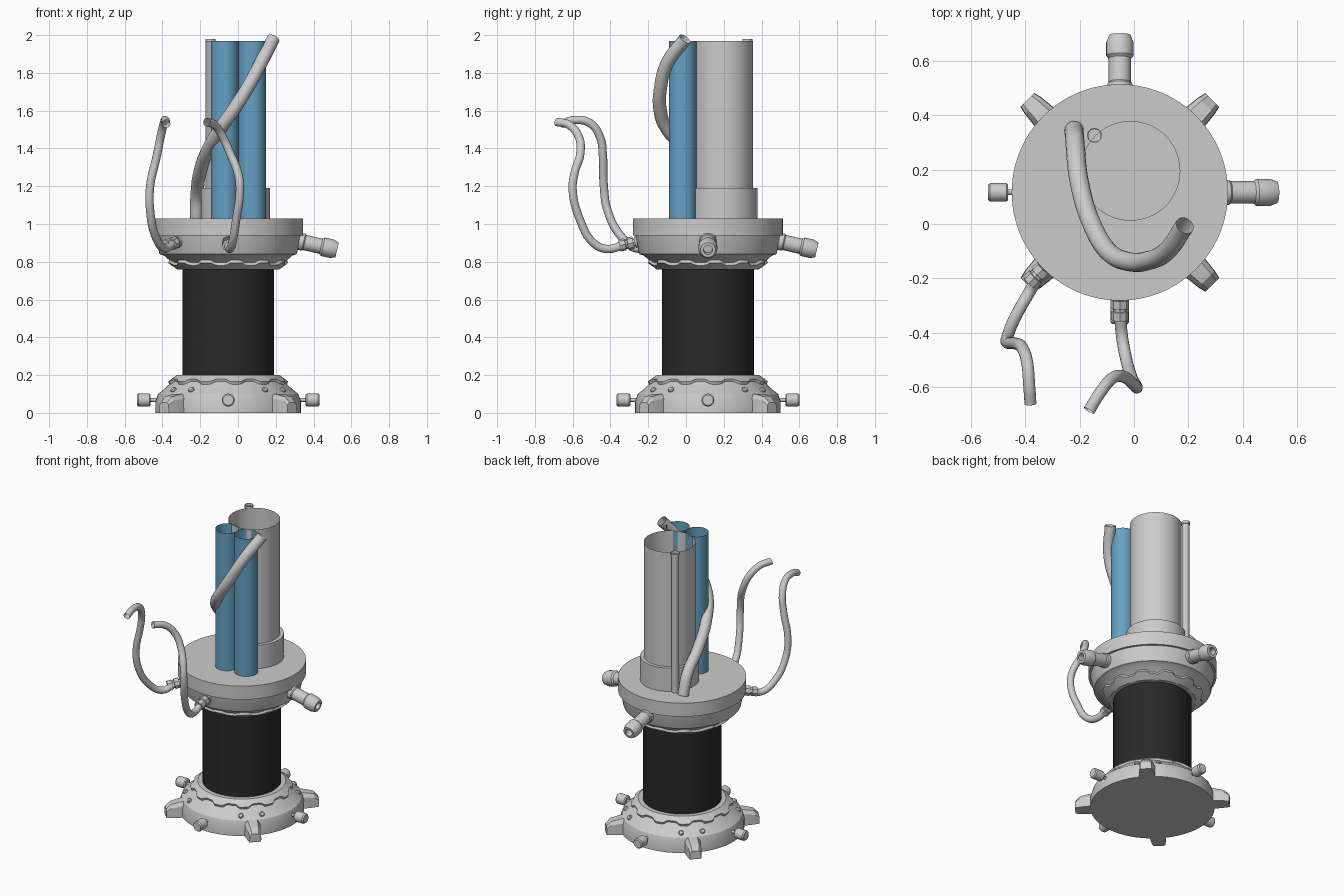
import bpy, bmesh, math
from mathutils import Vector

if "Cube" in bpy.data.objects:
    bpy.data.objects.remove(bpy.data.objects["Cube"])

CX, CY = -0.052, 0.116          # main column axis


def material(name, col):
    m = bpy.data.materials.new(name)
    m.diffuse_color = (*col, 1)
    m.use_nodes = True
    m.node_tree.nodes["Principled BSDF"].inputs["Base Color"].default_value = m.diffuse_color
    return m


BLACK = material("black_rubber", (0.022, 0.022, 0.022))
BLUE = material("blue_tube", (0.13, 0.36, 0.56))


def finish(name, bm, mat=None, angle=30):
    me = bpy.data.meshes.new(name)
    bm.to_mesh(me)
    bm.free()
    ob = bpy.data.objects.new(name, me)
    bpy.context.collection.objects.link(ob)
    if mat:
        me.materials.append(mat)
    bpy.ops.object.select_all(action='DESELECT')
    ob.select_set(True)
    bpy.context.view_layer.objects.active = ob
    bpy.ops.object.shade_smooth_by_angle(angle=math.radians(angle))
    return ob


def lathe(name, profile, loc=(CX, CY, 0), direction=(0, 0, 1), seg=64, mat=None, waves=12, outward=True):
    """Revolve (radius, height[, wave]) points about a direction; radius 0 closes the end."""
    bm = bmesh.new()
    rot = Vector((0, 0, 1)).rotation_difference(Vector(direction).normalized())
    rings = []
    for p in profile:
        r, h = p[0], p[1]
        w = p[2] if len(p) > 2 else 0
        if r == 0:
            rings.append([bm.verts.new(Vector(loc) + rot @ Vector((0, 0, h)))])
            continue
        ring = []
        for i in range(seg):
            a = 2 * math.pi * i / seg
            s = max(-1, min(1, 2 * math.sin(waves * a)))
            rr, hh = r + abs(w) * s, h - w * 0.8 * s
            ring.append(bm.verts.new(Vector(loc) + rot @ Vector((rr * math.cos(a), rr * math.sin(a), hh))))
        rings.append(ring)
    for a, b in zip(rings, rings[1:]):
        for i in range(seg):
            j = (i + 1) % seg
            f = [a[i % len(a)], a[j % len(a)], b[j % len(b)], b[i % len(b)]]
            bm.faces.new(list(dict.fromkeys(f)))
    bmesh.ops.recalc_face_normals(bm, faces=bm.faces)
    return finish(name, bm, mat)


def hose(name, pts, radius):
    cu = bpy.data.curves.new(name, 'CURVE')
    cu.dimensions = '3D'
    cu.bevel_depth = radius
    cu.bevel_resolution = 6
    cu.resolution_u = 8
    sp = cu.splines.new('BEZIER')
    sp.bezier_points.add(len(pts) - 1)
    for b, p in zip(sp.bezier_points, pts):
        b.co = p
        b.handle_left_type = b.handle_right_type = 'AUTO'
    ob = bpy.data.objects.new(name, cu)
    bpy.context.collection.objects.link(ob)


def polar(deg, r, z):
    a = math.radians(deg)
    return Vector((CX + r * math.cos(a), CY + r * math.sin(a), z))


def outward(deg, dz=0):
    a = math.radians(deg)
    return Vector((math.cos(a), math.sin(a), dz))


# Base and its scalloped trim
lathe("base", [(0, 0), (.385, 0), (.385, .06), (.372, .1), (.34, .125), (.29, .172), (0, .172)], seg=96)
lathe("base_scallop", [(.24, .2), (.272, .2), (.31, .172, .008), (.304, .158, .008), (.24, .158)], seg=192)

# Black column
lathe("column", [(0, .17), (.243, .17), (.243, .8), (0, .8)], mat=BLACK, seg=96)

# Upper housing, its trim and top plate
lathe("housing", [(0, .79), (.29, .79), (.34, .833), (.362, .84), (.366, .85), (.383, .94), (0, .94)], seg=96)
lathe("housing_scallop", [(.24, .758), (.268, .758), (.31, .788, -.008), (.304, .803, -.008), (.24, .803)], seg=192)
lathe("top_plate", [(0, .938), (.397, .938), (.397, 1.03), (0, 1.03)], seg=96)

# Diagonal feet: chamfered block tapering outward
for k in range(4):
    deg = 45 + 90 * k
    u, v = outward(deg), outward(deg + 90)
    bm = bmesh.new()
    rows = []
    for r, w, h in ((.3, .05, .105), (.385, .05, .1), (.45, .043, .085), (.48, .036, .055)):
        sect = [(-w, 0), (w, 0), (w * .95, h * .75), (w * .6, h), (-w * .6, h), (-w * .95, h * .75)]
        rows.append([bm.verts.new(Vector((CX, CY, z)) + u * r + v * t) for t, z in sect])
    for a, b in zip(rows, rows[1:]):
        for i in range(6):
            bm.faces.new((a[i], a[(i + 1) % 6], b[(i + 1) % 6], b[i]))
    bm.faces.new(rows[0])
    bm.faces.new(rows[-1])
    bmesh.ops.recalc_face_normals(bm, faces=bm.faces)
    finish(f"foot_{k+1}", bm, angle=20)
    # Rivet pair above each foot
    for s in (-11, 11):
        lathe(f"rivet_{k+1}_{'a' if s < 0 else 'b'}", [(.016, -.01), (.016, .01), (.011, .016), (0, .018)],
              polar(deg + s, .345, .118), outward(deg + s, .8), seg=16)

# Knobs on thin stems around the base
for k in range(4):
    lathe(f"knob_{k+1}", [(.01, .36), (.01, .41), (.028, .41), (.034, .417), (.034, .476), (.028, .484), (0, .484)],
          (CX, CY, .068), outward(90 * k), seg=24)

# Downward-angled pipe stubs with hollow ends (right and back)
for name, deg in (("right_stub", 0), ("back_stub", 90)):
    lathe(name, [(.046, -.02), (.046, .03), (.041, .036), (.041, .125), (.05, .135), (.05, .185), (.04, .212),
                 (.024, .212), (.024, .17), (0, .17)],
          polar(deg, .37, .91), outward(deg, -.23), seg=32)

# Hex connectors and thin hoses at the front
for name, deg in (("front_connector", -90), ("left_connector", 225)):
    lathe(name, [(.022, -.02), (.022, .02), (.034, .02), (.034, .05), (.026, .052), (.026, .062), (.032, .064),
                 (.032, .095), (0, .095)],
          polar(deg, .375, .905), outward(deg, -.2), seg=8)
hose("front_hose", [(-.052, -.33, .888), (-.043, -.42, .868), (-.03, -.49, .9), (-.01, -.56, 1.02), (.01, -.6, 1.18),
                    (0, -.59, 1.27), (-.04, -.56, 1.37), (-.08, -.567, 1.46), (-.125, -.62, 1.525),
                    (-.165, -.685, 1.54)], .022)
hose("left_hose", [(-.355, -.2, .888), (-.39, -.26, .87), (-.435, -.34, .93), (-.465, -.415, 1.07), (-.465, -.435, 1.2),
                   (-.43, -.44, 1.36), (-.41, -.455, 1.46), (-.392, -.51, 1.535), (-.385, -.59, 1.55),
                   (-.38, -.66, 1.53)], .022)
# Lower left knuckle the left connector screws into
lathe("left_port", [(.03, -.03), (.03, .012), (0, .012)], polar(225, .375, .905), outward(225, -.2), seg=24)
lathe("front_port", [(.03, -.03), (.03, .012), (0, .012)], polar(-90, .375, .905), outward(-90, -.2), seg=24)

# Large open pipe in a capped collar, with a rod alongside
PIPE = (-.013, .195, 0)
lathe("pipe_collar", [(.183, 1.03), (.183, 1.19), (0, 1.19)], PIPE)
lathe("large_pipe", [(.16, 1.19), (.16, 1.97)], PIPE)
lathe("side_rod", [(.023, 1.03), (.023, 1.96), (.027, 1.962), (.027, 1.98)], (-.145, .325, 0), seg=24)

# Blue twin tubes
for name, x in (("blue_tube_left", -.07), ("blue_tube_right", .075)):
    lathe(name, [(.073, 1.03), (.073, 1.97)], (x, -.018, 0), mat=BLUE, seg=48)

# Thick hose wrapping round the tubes
hose("thick_hose", [(-.22, .345, 1.03), (-.217, .3, 1.15), (-.2, .15, 1.28), (-.155, .0, 1.4), (-.09, -.105, 1.51),
                    (-.02, -.138, 1.61), (.05, -.135, 1.72), (.12, -.1, 1.85), (.187, -.005, 1.98)], .035)
